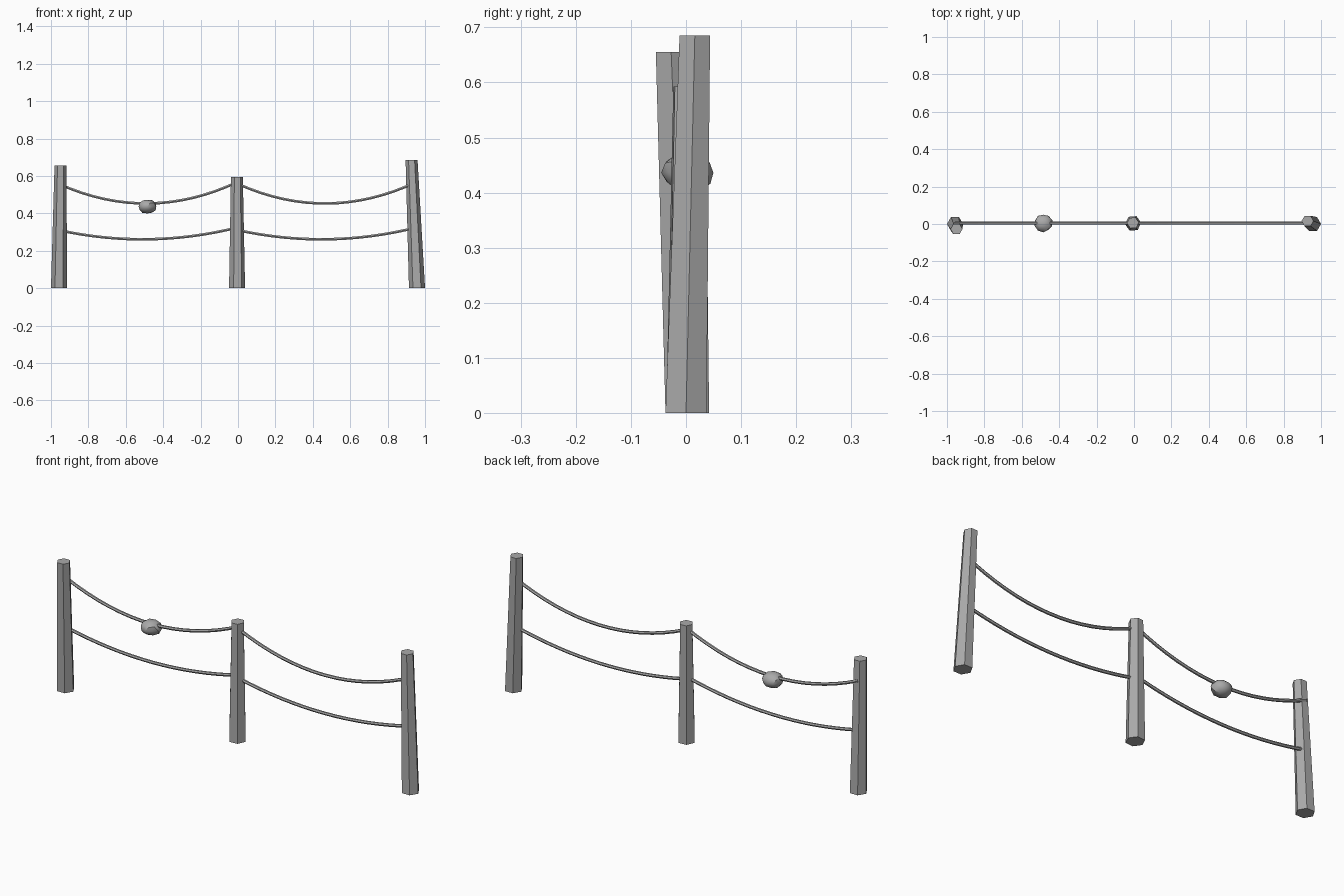
import bpy, bmesh, math, random
from mathutils import Vector

if "Cube" in bpy.data.objects:
    bpy.data.objects.remove(bpy.data.objects["Cube"])

random.seed(4)
grey = bpy.data.materials.new("weathered_grey")
grey.diffuse_color = (0.4, 0.4, 0.4, 1)
grey.use_nodes = True
grey.node_tree.nodes["Principled BSDF"].inputs["Base Color"].default_value = grey.diffuse_color


def finish(name, bm):
    bmesh.ops.recalc_face_normals(bm, faces=bm.faces)
    mesh = bpy.data.meshes.new(name)
    bm.to_mesh(mesh)
    bm.free()
    mesh.materials.append(grey)
    obj = bpy.data.objects.new(name, mesh)
    bpy.context.collection.objects.link(obj)
    return obj


def loft(name, rings):
    """Skin a list of equal-sized point rings and cap both ends."""
    bm = bmesh.new()
    loops = [[bm.verts.new(p) for p in ring] for ring in rings]
    n = len(loops[0])
    for a, b in zip(loops, loops[1:]):
        for i in range(n):
            j = (i + 1) % n
            bm.faces.new((a[i], a[j], b[j], b[i]))
    bm.faces.new(loops[0])
    bm.faces.new(loops[-1])
    return finish(name, bm)


def hexagon(x, y, z, r, turn):
    angles = [math.radians(turn + 60 * i) for i in range(6)]
    return [(x + r * math.cos(a), y + r * math.sin(a), z) for a in angles]


# Leaning, tapered six-sided posts: base centre, top centre, turn
posts = {
    "left_post": ((-0.957, 0.0, 0), (-0.949, -0.027, 0.655), 0),
    "middle_post": ((-0.005, 0.003, 0), (-0.006, 0.006, 0.593), 5),
    "right_post": ((0.957, 0.0, 0), (0.928, 0.016, 0.685), 0),
}
for name, (base, top, turn) in posts.items():
    loft(name, [hexagon(*base, 0.043, turn), hexagon(*top, 0.032, turn)])


# Sagging ropes between neighbouring posts
def rope(name, x0, x1, z0, z1, sag, steps=16, sides=6, r=0.008):
    rings = []
    for k in range(steps + 1):
        t = k / steps
        centre = Vector((x0 + (x1 - x0) * t, 0.005,
                         z0 + (z1 - z0) * t - 4 * sag * t * (1 - t)))
        slope = (z1 - z0 - 4 * sag * (1 - 2 * t)) / (x1 - x0)
        up = Vector((-slope, 0, 1)).normalized()
        side = Vector((0, 1, 0))
        rings.append([centre + r * (math.cos(a) * side + math.sin(a) * up)
                      for a in (math.tau * i / sides for i in range(sides))])
    loft(name, rings)


for side, x0, x1 in (("left", -0.957, 0.0), ("right", 0.0, 0.957)):
    rope(f"{side}_upper_rope", x0, x1, 0.557, 0.569, 0.11)
    rope(f"{side}_lower_rope", x0, x1, 0.310, 0.325, 0.056)

# Rough lump hanging on the upper left rope
bm = bmesh.new()
bmesh.ops.create_icosphere(bm, subdivisions=2, radius=1)
for v in bm.verts:
    k = random.uniform(0.92, 1.06)
    v.co = Vector((-0.485 + 0.049 * k * v.co.x, 0.005 + 0.048 * k * v.co.y,
                   0.436 + 0.038 * k * v.co.z))
lump = finish("hanging_lump", bm)
bpy.context.view_layer.objects.active = lump
lump.select_set(True)
bpy.ops.object.shade_smooth_by_angle(angle=math.radians(30))
